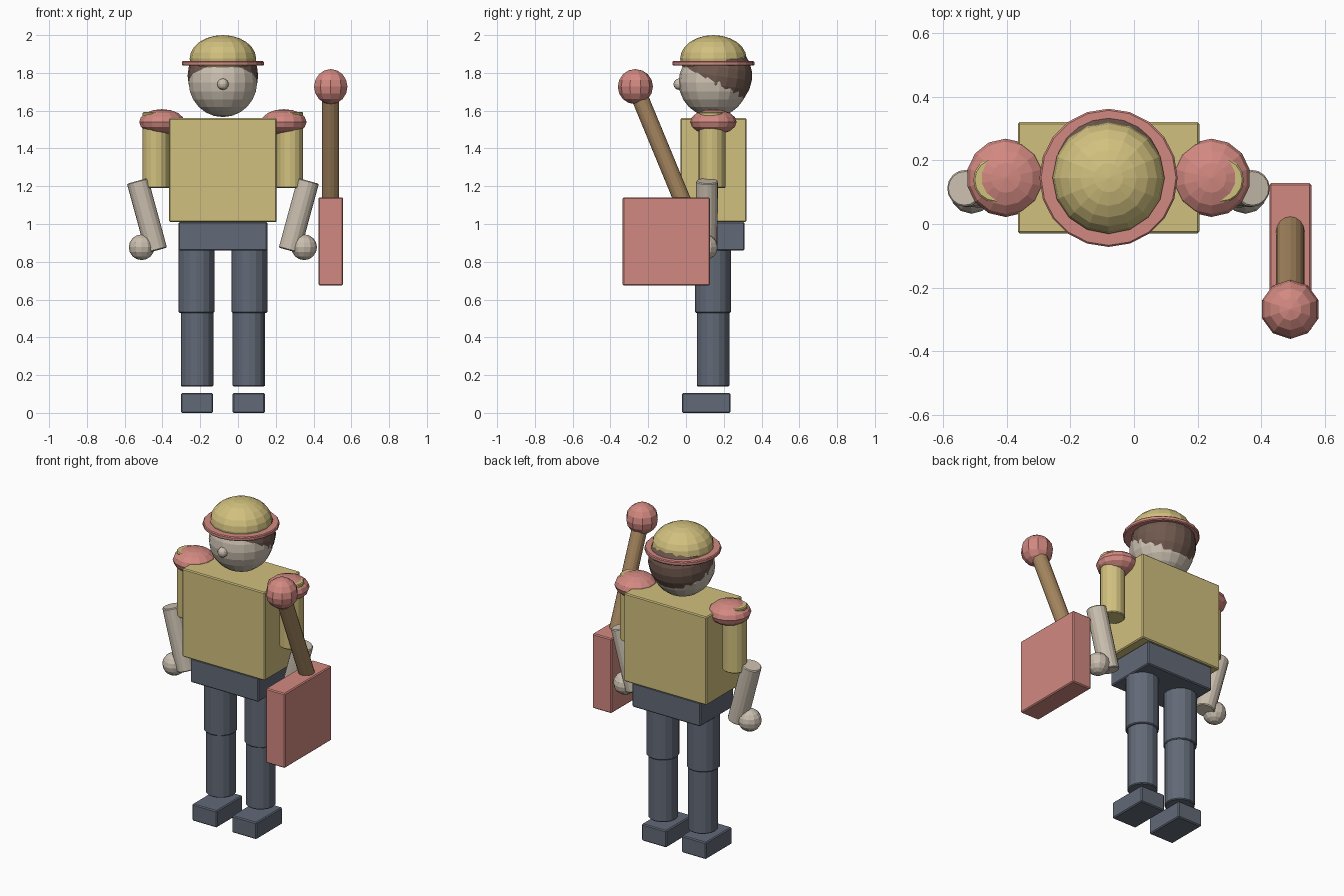
import bpy
import math
from mathutils import Vector

cube = bpy.data.objects.get("Cube")
if cube:
    bpy.data.objects.remove(cube, do_unlink=True)

MID_X, MID_Y = -0.08, 0.143   # centre line of the figure


def material(name, rgb):
    m = bpy.data.materials.new(name)
    m.use_nodes = True
    m.diffuse_color = (*rgb, 1)
    m.node_tree.nodes["Principled BSDF"].inputs["Base Color"].default_value = (*rgb, 1)
    return m


YELLOW = material("yellow cloth", (0.64, 0.53, 0.21))
RED = material("dusty red", (0.65, 0.25, 0.22))
SLATE = material("slate trousers", (0.122, 0.144, 0.185))
SKIN = material("pale skin", (0.59, 0.52, 0.43))
HAIR = material("brown hair", (0.16, 0.10, 0.077))
WOOD = material("wood", (0.38, 0.24, 0.115))


def finish(name, mat, bevel=0):
    ob = bpy.context.object
    ob.name = name
    ob.data.materials.append(mat)
    if bevel:
        mod = ob.modifiers.new("soft edge", 'BEVEL')
        mod.width = bevel
        mod.segments = 1
        mod.limit_method = 'ANGLE'
        mod.angle_limit = math.radians(50)
    return ob


def box(name, mat, low, high):
    low, high = Vector(low), Vector(high)
    bpy.ops.mesh.primitive_cube_add(size=1, location=(low + high) / 2)
    bpy.context.object.scale = high - low
    bpy.ops.object.transform_apply(location=False, rotation=False, scale=True)
    return finish(name, mat, 0.006)


def rod(name, mat, start, end, radius, sides=16):
    start, end = Vector(start), Vector(end)
    axis = end - start
    bpy.ops.mesh.primitive_cylinder_add(
        vertices=sides, radius=radius, depth=axis.length, location=(start + end) / 2,
        rotation=axis.to_track_quat('Z', 'Y').to_euler())
    return finish(name, mat, 0.005)


def ball(name, mat, centre, radius, height=None, segments=16, rings=10):
    bpy.ops.mesh.primitive_uv_sphere_add(segments=segments, ring_count=rings,
                                         radius=1, location=centre)
    bpy.context.object.scale = (radius, radius, height or radius)
    bpy.ops.object.transform_apply(location=False, rotation=False, scale=True)
    return finish(name, mat)


# Body
box("torso", YELLOW, (-0.365, -0.03, 1.01), (0.205, 0.32, 1.56))
box("pelvis", SLATE, (-0.315, -0.02, 0.86), (0.155, 0.31, 1.01))

# Head, hair and nose
ball("head", SKIN, (MID_X, 0.145, 1.75), 0.184, segments=18, rings=12)
hair = ball("hair", HAIR, (MID_X, 0.163, 1.785), 0.187, segments=20, rings=12)
hair.rotation_euler = (math.radians(-8), 0, 0)
ball("nose", SKIN, (MID_X, -0.036, 1.74), 0.03, segments=12, rings=8)

# Hat
ball("hat_crown", YELLOW, (MID_X, 0.145, 1.875), 0.176, 0.125, rings=12)
rod("hat_brim", RED, (MID_X, 0.145, 1.838), (MID_X, 0.145, 1.863), 0.217, 20)

# Arms and legs, mirrored about the centre line
for side, s in (("right", -1), ("left", 1)):
    def at(dx, y, z):
        return (MID_X + s * dx, y, z)

    rod(side + "_upper_arm", YELLOW, at(0.354, 0.138, 1.19), at(0.354, 0.138, 1.592), 0.071)
    ball(side + "_shoulder_pad", RED, at(0.323, 0.145, 1.54), 0.123, 0.068, 14, 8)
    rod(side + "_forearm", SKIN, at(0.352, 0.108, 0.86), at(0.452, 0.112, 1.228), 0.058)
    ball(side + "_hand", SKIN, at(0.43, 0.1, 0.877), 0.068, segments=12, rings=8)

    rod(side + "_thigh", SLATE, at(0.14, MID_Y, 0.53), at(0.14, MID_Y, 0.87), 0.095)
    rod(side + "_shin", SLATE, at(0.137, MID_Y, 0.14), at(0.137, MID_Y, 0.54), 0.086)
    foot_x = MID_X + s * 0.137
    box(side + "_foot", SLATE, (foot_x - 0.085, -0.022, 0), (foot_x + 0.085, 0.235, 0.105))

# Mallet held beside the left hand
box("mallet_block", RED, (0.425, -0.335, 0.675), (0.557, 0.128, 1.14))
rod("mallet_handle", WOOD, (0.491, 0.02, 1.03), (0.491, -0.268, 1.727), 0.045)
ball("mallet_knob", RED, (0.491, -0.268, 1.727), 0.093, segments=10, rings=8)
